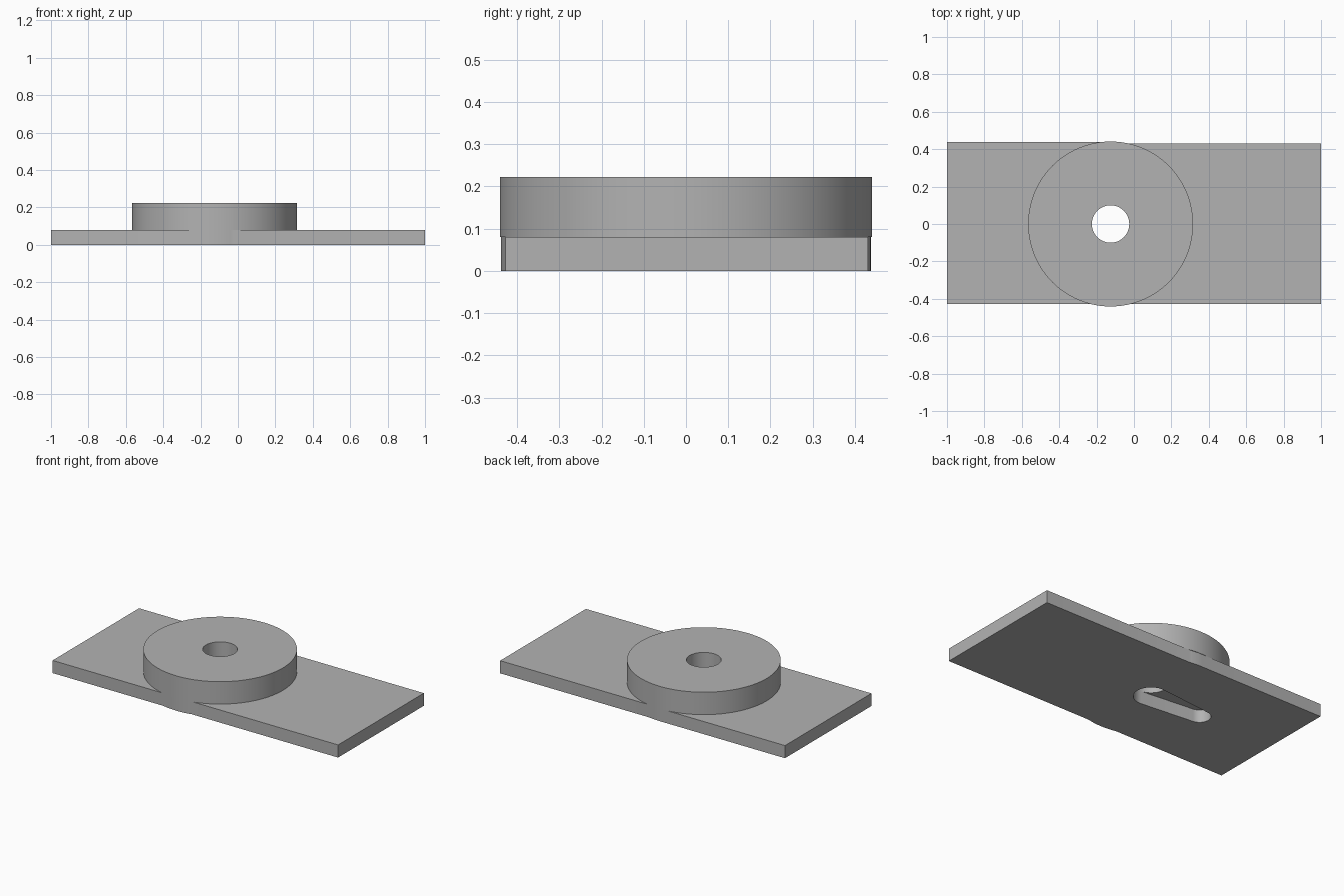
import bpy, bmesh
from math import sin, cos, pi, asin, acos, radians

cube = bpy.data.objects.get("Cube")
if cube:
    bpy.data.objects.remove(cube, do_unlink=True)

grey = bpy.data.materials.new("plain grey")
grey.use_nodes = True
tint = (0.45, 0.45, 0.45, 1)
grey.diffuse_color = tint
grey.node_tree.nodes["Principled BSDF"].inputs["Base Color"].default_value = tint

HUB_X = -0.125
PLATE_TOP = 0.08
HUB_TOP = 0.222


def arc(cx, r, start, end, steps):
    """Points along an arc centred on (cx, 0)."""
    angles = [start + (end - start) * i / steps for i in range(steps + 1)]
    return [(cx + r * cos(a), r * sin(a)) for a in angles]


def circle(r, steps=96):
    return arc(HUB_X, r, 0, 2 * pi, steps)[:-1]


def extrude_outline(name, outlines, bottom, top):
    """Solid from an outer outline and the holes inside it."""
    curve = bpy.data.curves.new(name, 'CURVE')
    curve.dimensions = '2D'
    curve.fill_mode = 'BOTH'
    curve.extrude = (top - bottom) / 2
    for points in outlines:
        spline = curve.splines.new('POLY')
        spline.points.add(len(points) - 1)
        for target, (x, y) in zip(spline.points, points):
            target.co = (x, y, 0, 1)
        spline.use_cyclic_u = True
    obj = bpy.data.objects.new(name, curve)
    bpy.context.collection.objects.link(obj)
    bpy.ops.object.select_all(action='DESELECT')
    obj.select_set(True)
    bpy.context.view_layer.objects.active = obj
    bpy.ops.object.convert(target='MESH')
    obj = bpy.context.view_layer.objects.active
    obj.name = name

    # Weld the caps to the walls
    bm = bmesh.new()
    bm.from_mesh(obj.data)
    bmesh.ops.translate(bm, verts=bm.verts, vec=(0, 0, (top + bottom) / 2))
    bmesh.ops.remove_doubles(bm, verts=bm.verts, dist=1e-5)
    bmesh.ops.recalc_face_normals(bm, faces=bm.faces)
    bm.to_mesh(obj.data)
    bm.free()
    obj.data.materials.clear()
    obj.data.materials.append(grey)
    bpy.ops.object.shade_smooth_by_angle(angle=radians(30))
    return obj


# Plate outline, bulging at the front and stepping at the back round the hub
FRONT, BACK_RIGHT, BACK_LEFT = -0.427, 0.431, 0.438
BULGE = 0.4385
dip = asin(-FRONT / BULGE)
plate_outline = [(-1, FRONT)]
plate_outline += arc(HUB_X, BULGE, -pi + dip, -dip, 12)
plate_outline += [(1, FRONT), (1, BACK_RIGHT)]
plate_outline += arc(HUB_X, BULGE, asin(BACK_RIGHT / BULGE),
                     pi - asin(BACK_LEFT / BULGE), 8)
plate_outline += [(-1, BACK_LEFT)]

# Teardrop slot: wide end under the bore, narrow end towards the side
BORE, TIP, TIP_X = 0.1, 0.065, -0.48
tangent = pi - acos((BORE - TIP) / (HUB_X - TIP_X))
slot = arc(HUB_X, BORE, -tangent, tangent, 40)
slot += arc(TIP_X, TIP, tangent, 2 * pi - tangent, 24)

extrude_outline("base_plate", [plate_outline, slot], 0, PLATE_TOP)

# Round hub with its bore
extrude_outline("round_hub", [circle(0.441), circle(BORE, 48)], PLATE_TOP, HUB_TOP)
